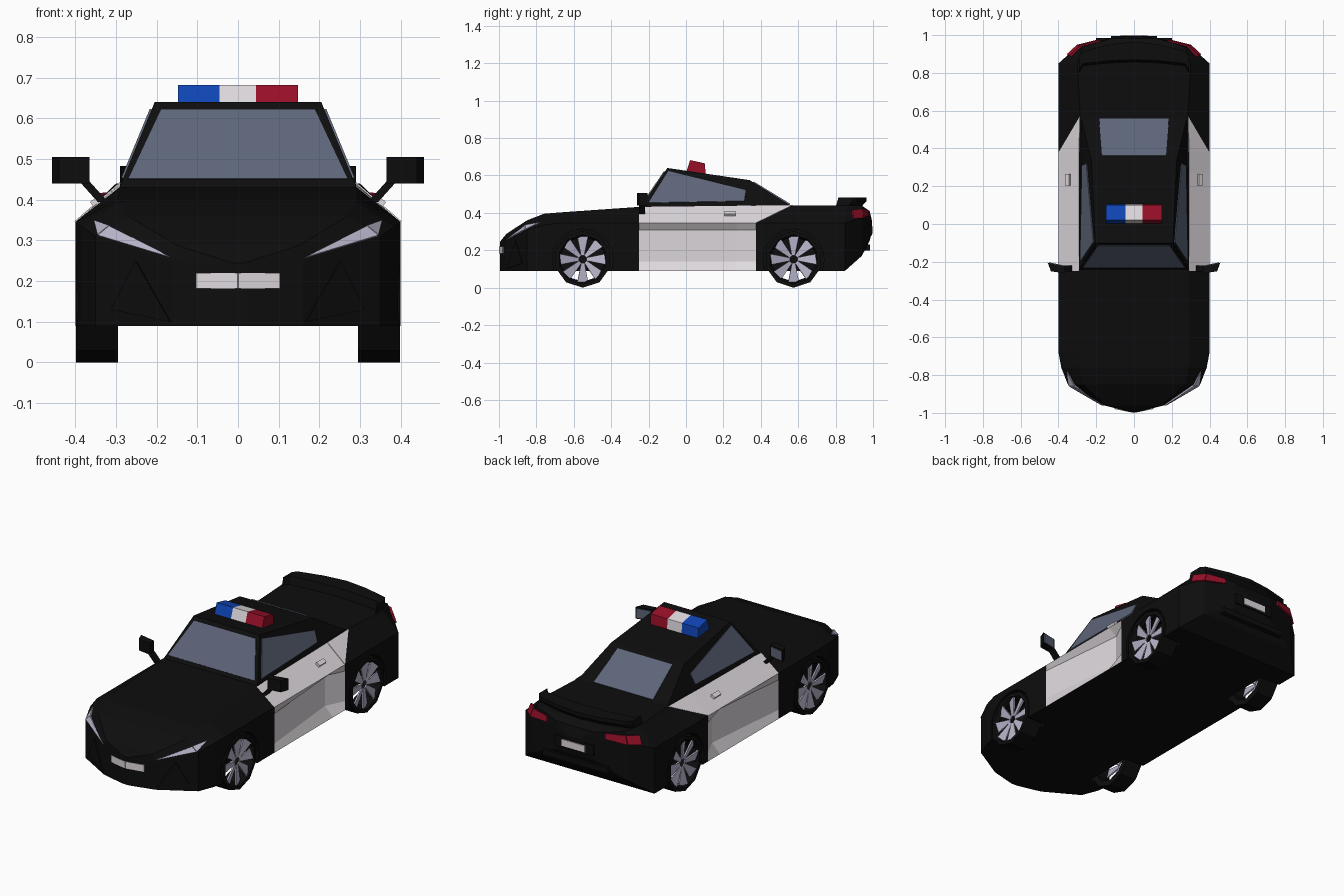
import bpy, bmesh, math
from mathutils import Vector, geometry

if "Cube" in bpy.data.objects:
    bpy.data.objects.remove(bpy.data.objects["Cube"])


def material(name, *rgb):
    m = bpy.data.materials.new(name)
    m.diffuse_color = (*rgb, 1)
    m.use_nodes = True
    m.node_tree.nodes["Principled BSDF"].inputs["Base Color"].default_value = m.diffuse_color
    return m


BLACK = material("black_paint", .004, .004, .004)
WHITE = material("white_paint", .74, .70, .73)
GLASS = material("glass", .11, .13, .19)
SILVER = material("silver", .47, .45, .58)
RED = material("red_lens", .31, .005, .022)
BLUE = material("blue_lens", .005, .06, .47)


def loft(name, groups, mat, both=False, closed=False):
    """Skin each group of point rings; both=True adds the x-mirrored copy."""
    if both:
        groups = groups + [[[(-x, y, z) for x, y, z in r] for r in g] for g in groups]
    bm = bmesh.new()
    for rings in groups:
        vs = [[bm.verts.new(p) for p in r] for r in rings]
        n = len(vs[0])
        pairs = list(zip(vs, vs[1:]))
        if closed:
            pairs.append((vs[-1], vs[0]))
        else:
            bm.faces.new(vs[0])
            bm.faces.new(vs[-1])
        for a, b in pairs:
            for i in range(n):
                j = (i + 1) % n
                bm.faces.new((a[i], a[j], b[j], b[i]))
    bmesh.ops.recalc_face_normals(bm, faces=bm.faces)
    me = bpy.data.meshes.new(name)
    bm.to_mesh(me)
    bm.free()
    if mat:
        me.materials.append(mat)
    ob = bpy.data.objects.new(name, me)
    bpy.context.collection.objects.link(ob)
    return ob


def slab(pts, t):
    """Two rings: a polygon thickened by t to both sides."""
    pts = [Vector(p) for p in pts]
    n = geometry.normal(pts) * t
    return [[tuple(p - n) for p in pts], [tuple(p + n) for p in pts]]


def panel(name, pts, mat, t=.005, both=False):
    return loft(name, [slab(pts, t)], mat, both)


def box(name, x0, x1, y0, y1, z0, z1, mat):
    return loft(name, [[[(x0, y0, z), (x1, y0, z), (x1, y1, z), (x0, y1, z)] for z in (z0, z1)]], mat)


def circle(x, y, z, r, n):
    return [(x, y + r * math.sin(2 * math.pi * k / n), z - r * math.cos(2 * math.pi * k / n)) for k in range(n)]


# Body: y, half width, shoulder z, deck half width, deck z, floor z, door recess
SECTIONS = [
    (-.995, .02, .235, .015, .245, .09, 0),
    (-.96, .16, .25, .15, .288, .09, 0),
    (-.85, .35, .31, .27, .36, .09, 0),
    (-.76, .385, .335, .29, .395, .09, 0),
    (-.68, .4, .345, .295, .402, .09, 0),
    (-.25, .4, .345, .29, .432, .09, 0),
    (.27, .4, .345, .29, .438, .09, .05),
    (.375, .4, .345, .29, .44, .09, 0),
    (.57, .4, .345, .285, .44, .09, 0),
    (.85, .4, .345, .3, .44, .09, 0),
    (.94, .3, .38, .27, .438, .17, 0),
    (.982, .13, .375, .12, .41, .25, 0),
    (.995, .04, .345, .035, .355, .305, 0),
]
rings = []
for y, w, zs, wt, zt, zb, d in SECTIONS:
    h = zs - zb
    half = [(w, y, zb), (w - d, y, zb + .2 * h), (w - d, y, zb + .86 * h), (w, y, zs), (wt, y, zt)]
    rings.append(half + [(-x, yy, z) for x, yy, z in reversed(half)])
body = loft("body", [rings], BLACK)

# White doors are the side faces between the wheels
body.data.materials.append(WHITE)
for p in body.data.polygons:
    if -.25 < p.center.y < .375 and abs(p.normal.z) < .9:
        p.material_index = 1
panel("door_rear_corner", [(.4, .375, .345), (.285, .57, .44), (.29, .375, .44)], WHITE, .003, True)

# Wheel arches cut out of the body
AXLES = (-.552, .575)
cutter = loft("arch_cutter", [[circle(x, y, .15, .163, 20) for x in (.28, .46)] for y in AXLES], None, True)
cutter.hide_render = True
mod = body.modifiers.new("arches", 'BOOLEAN')
mod.operation = 'DIFFERENCE'
mod.solver = 'EXACT'
mod.object = cutter
bpy.context.view_layer.objects.active = body
bpy.ops.object.modifier_apply(modifier=mod.name)
bpy.data.objects.remove(cutter)

# Cabin
loft("cabin", [[
    [(.296, -.25, .42), (.286, .59, .42), (-.286, .59, .42), (-.296, -.25, .42)],
    [(.205, -.1, .64), (.226, .34, .575), (-.226, .34, .575), (-.205, -.1, .64)]]], BLACK)


# Windows lie on the sloping cabin planes
def side(y, z):
    return (.29 - .01235 * (y + .24) - .4066 * (z - .435), y, z)


def screen(x, z):
    return (x, -.24 + .14 * (z - .435) / .205, z)


def back(x, y):
    return (x, y, .575 - .14 * (y - .34) / .23)


panel("windshield", [screen(-.27, .45), screen(.27, .45), screen(.19, .62), screen(-.19, .62)], GLASS)
panel("rear_window", [back(-.17, .36), back(.17, .36), back(.185, .555), back(-.185, .555)], GLASS)
panel("side_window", [side(-.2, .453), side(-.095, .622), side(.32, .52), side(.31, .462)], GLASS, .005, True)

# Roof light bar in three blocks
BAR = [(0, .615), (.022, .682), (.1, .665), (.106, .605)]
for name, x0, x1, mat in (("blue", -.148, -.046, BLUE), ("white", -.046, .044, WHITE), ("red", .044, .148, RED)):
    loft("light_bar_" + name, [[[(x, y, z) for y, z in BAR] for x in (x0, x1)]], mat)

# Rear spoiler lip, curved in plan
loft("spoiler", [[
    [(x, f, .43), (x, f + .015, .483), (x, b, .483), (x, b, .462), (x, b - .03, .43)]
    for x, f, b in ((-.29, .80, .89), (-.27, .835, .915), (-.13, .85, .95), (0, .855, .965),
                    (.13, .85, .95), (.27, .835, .915), (.29, .80, .89))]], BLACK)

# Door mirrors
loft("mirror", [[[(.365, -.262, z), (.44, -.25, z), (.457, -.205, z), (.365, -.225, z)]
                 for z in (.44, .505)]], BLACK, True)
panel("mirror_glass", [(.373, -.222, .447), (.45, -.206, .447), (.45, -.206, .498), (.373, -.222, .498)],
      GLASS, .003, True)
panel("mirror_arm", [(.32, -.235, .395), (.345, -.235, .395), (.39, -.235, .445), (.365, -.235, .445)],
      BLACK, .016, True)

# Door handles
panel("door_handle", [(.34, .205, .403), (.34, .265, .403), (.36, .265, .389), (.36, .205, .389)],
      WHITE, .007, True)

# Headlights, intakes and front plate
panel("headlight", [(.162, -.958, .256), (.343, -.856, .311), (.315, -.855, .334)], SILVER, .005, True)
panel("headlight_corner", [(.343, -.856, .311), (.352, -.78, .347), (.315, -.855, .334)], SILVER, .005, True)
panel("front_intake", [(.165, -.957, .1), (.31, -.873, .13), (.25, -.908, .25)], BLACK, .006, True)
panel("front_plate", [(0, -.995, .182), (.102, -.975, .182), (.102, -.975, .22), (0, -.995, .22)],
      WHITE, .005, True)

# Tail lights, rear plate and bumper trim
panel("tail_light_outer", [(.352, .895, .368), (.3, .943, .372), (.285, .94, .42), (.335, .888, .415)],
      RED, .006, True)
panel("tail_light_inner", [(.3, .943, .372), (.18, .973, .385), (.18, .968, .415), (.285, .94, .42)],
      RED, .006, True)
box("rear_plate_frame", -.122, .122, .95, .995, .28, .338, BLACK)
box("rear_plate", -.072, .072, .99, 1.0, .29, .327, WHITE)
box("rear_bumper_trim", -.2, .2, .93, .985, .2, .23, BLACK)

# Wheels: ten-sided tyre and eight twisted blades
TYRE = [(.295, .12), (.295, .152), (.398, .152), (.398, .132), (.38, .122)]
for label, cy in zip(("front", "rear"), AXLES):
    loops = [circle(x, cy, .152, r, 10) for x, r in TYRE]
    loft(label + "_tyres", [loops], BLACK, True, True)
    blades = []
    for k in range(8):
        a = k * math.pi / 4
        quad = [(x, cy + r * math.cos(a + da), .152 + r * math.sin(a + da))
                for x, r, da in ((.378, .022, -.4), (.392, .126, -.23), (.376, .126, .23), (.378, .022, .4))]
        blades.append(slab(quad, .004))
    loft(label + "_rims", blades, SILVER, True)
